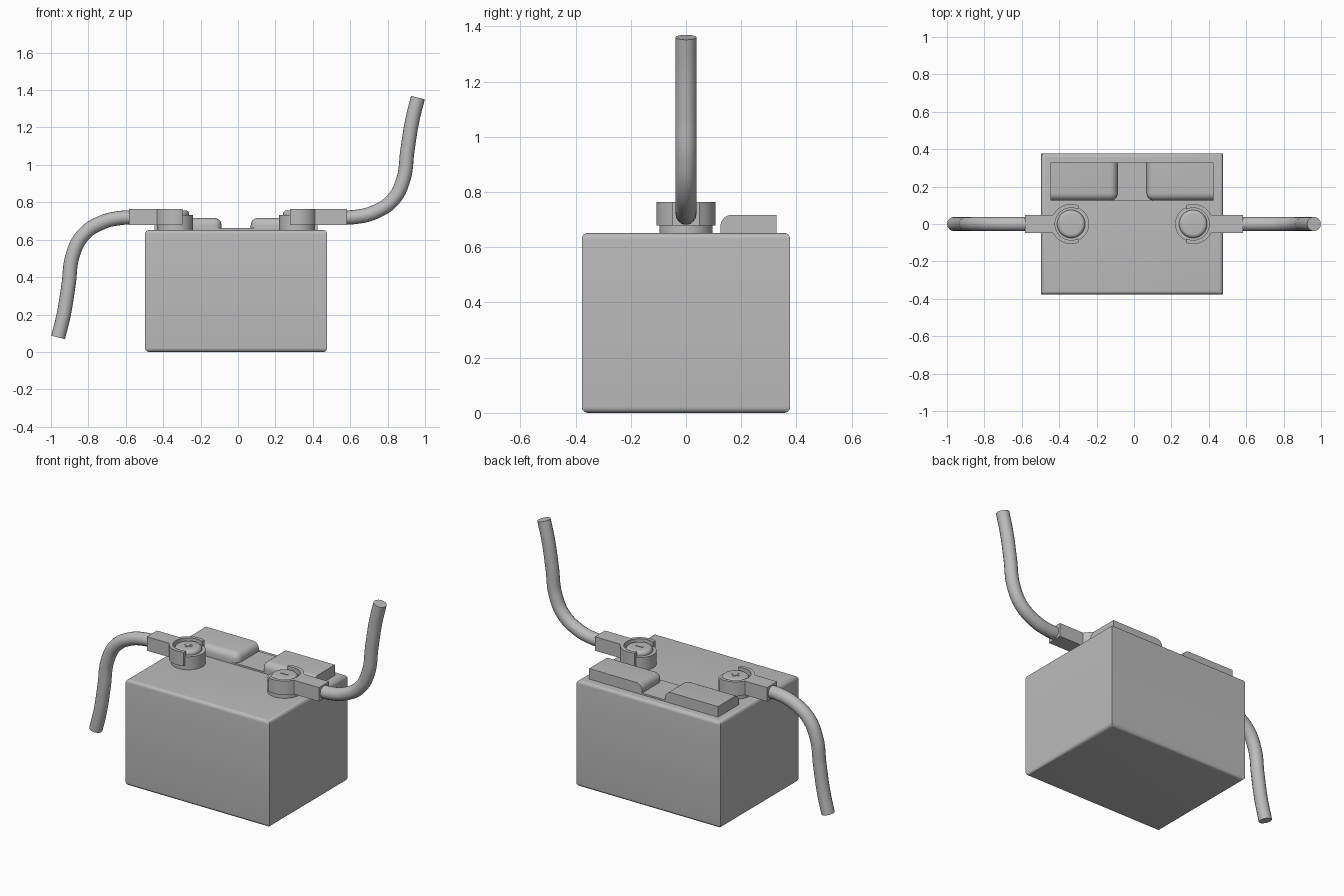
import bpy, bmesh, math
from mathutils import Vector

if "Cube" in bpy.data.objects:
    bpy.data.objects.remove(bpy.data.objects["Cube"])

grey = bpy.data.materials.new("plain grey")
grey.use_nodes = True
grey.diffuse_color = (0.5, 0.5, 0.5, 1)
grey.node_tree.nodes["Principled BSDF"].inputs["Base Color"].default_value = (0.5, 0.5, 0.5, 1)


def finish(name, bm):
    bmesh.ops.recalc_face_normals(bm, faces=bm.faces)
    mesh = bpy.data.meshes.new(name)
    bm.to_mesh(mesh)
    bm.free()
    obj = bpy.data.objects.new(name, mesh)
    bpy.context.collection.objects.link(obj)
    mesh.materials.append(grey)
    smooth(obj)
    return obj


def smooth(obj):
    bpy.ops.object.select_all(action='DESELECT')
    obj.select_set(True)
    bpy.context.view_layer.objects.active = obj
    bpy.ops.object.shade_smooth_by_angle(angle=math.radians(35))


def box(name, low, high, rounded=None, radius=0.0):
    """Box between two corners; rounded(edge direction, edge middle) picks bevelled edges."""
    low, high = Vector(low), Vector(high)
    bm = bmesh.new()
    bmesh.ops.create_cube(bm, size=1)
    for v in bm.verts:
        v.co = (low + high) / 2 + v.co * (high - low)
    if rounded:
        mid = (low + high) / 2
        edges = [e for e in bm.edges
                 if rounded(e.verts[1].co - e.verts[0].co,
                            (e.verts[0].co + e.verts[1].co) / 2 - mid)]
        bmesh.ops.bevel(bm, geom=edges, offset=radius, segments=6, profile=0.5, affect='EDGES')
    return finish(name, bm)


def prism(name, outline, z0, z1):
    bm = bmesh.new()
    face = bm.faces.new([bm.verts.new((x, y, z0)) for x, y in outline])
    top = bmesh.ops.extrude_face_region(bm, geom=[face])
    for v in top["geom"]:
        if isinstance(v, bmesh.types.BMVert):
            v.co.z = z1
    return finish(name, bm)


def lathe(name, x, profile):
    bm = bmesh.new()
    verts = [bm.verts.new((r, 0, z)) for r, z in profile]
    edges = [bm.edges.new(pair) for pair in zip(verts, verts[1:])]
    bmesh.ops.spin(bm, geom=verts + edges, axis=(0, 0, 1), cent=(0, 0, 0),
                   angle=math.tau, steps=48)
    bmesh.ops.remove_doubles(bm, verts=bm.verts, dist=1e-5)
    bmesh.ops.translate(bm, verts=bm.verts, vec=(x, 0, 0))
    return finish(name, bm)


def arc(radius, start, end, steps=28):
    angles = [math.radians(start + (end - start) * i / steps) for i in range(steps + 1)]
    return [(radius * math.cos(a), radius * math.sin(a)) for a in angles]


# Case, with the horizontal edges rounded and the upright ones sharp
MID = -0.01
TOP = 0.652
box("battery_case", (MID - 0.487, -0.377, 0), (MID + 0.487, 0.377, TOP),
    lambda d, m: abs(d.z) < 0.01, 0.022)

# Shallow panel and the two filler lids standing on it
box("lid_panel", (MID - 0.43, 0.125, TOP - 0.02), (MID + 0.43, 0.328, TOP + 0.01))

for side, word, post_x in ((-1, "right", -0.336), (1, "left", 0.316)):
    # Lid, rounded on the three edges that meet at its inner front corner
    xs = sorted((MID + side * 0.078, MID + side * 0.436))
    box(word + "_filler_lid", (xs[0], 0.125, TOP - 0.02), (xs[1], 0.328, 0.717),
        lambda d, m: (abs(d.y) > 0.01 and m.x * side < 0 and m.z > 0)
        or (abs(d.x) > 0.01 and m.y < 0 and m.z > 0)
        or (abs(d.z) > 0.01 and m.x * side < 0 and m.y < 0), 0.04)

    # Terminal: wide base and a raised round post with a soft rim
    rim = [(0.055 + x, 0.737 + z) for x, z in arc(0.02, 0, 90, 6)]
    lathe(word + "_terminal", post_x,
          [(0, TOP - 0.01), (0.096, TOP - 0.01), (0.096, 0.732), (0.075, 0.732)]
          + rim + [(0, 0.757)])

    # Clamp: open ring joined to a square cable lug
    reach = 0.583 - abs(post_x)
    upper = [(reach, 0.049), (0.097, 0.049)] + arc(0.107, 36, 111)
    outline = [(x, -y) for x, y in reversed(upper)] + upper + arc(0.086, 116, -116, 56)
    prism(word + "_clamp", [(post_x + side * x, y) for x, y in outline], 0.678, 0.763)

    # Polarity mark on the post
    for i in range(2 if side < 0 else 1):
        size = (0.023, 0.006) if i == 0 else (0.006, 0.023)
        box(word + "_polarity_mark", (post_x - size[0], -size[1], 0.755),
            (post_x + size[0], size[1], 0.760))

    # Cable: one hangs down, the other rises
    path = [(0.56, 0), (0.63, -0.003), (0.725, -0.026), (0.826, -0.092), (0.883, -0.2),
            (0.906, -0.36), (0.932, -0.52), (0.962, -0.641)]
    curve = bpy.data.curves.new(word + "_cable", 'CURVE')
    curve.dimensions = '3D'
    curve.bevel_depth = 0.038
    curve.bevel_resolution = 6
    curve.use_fill_caps = True
    spline = curve.splines.new('BEZIER')
    spline.bezier_points.add(len(path) - 1)
    for point, (x, drop) in zip(spline.bezier_points, path):
        point.co = (side * x, 0, 0.719 - side * drop)
        point.handle_left_type = point.handle_right_type = 'AUTO'
    cable = bpy.data.objects.new(word + "_cable", curve)
    bpy.context.collection.objects.link(cable)
    curve.materials.append(grey)
    bpy.ops.object.select_all(action='DESELECT')
    cable.select_set(True)
    bpy.context.view_layer.objects.active = cable
    bpy.ops.object.convert(target='MESH')
    smooth(bpy.context.view_layer.objects.active)
